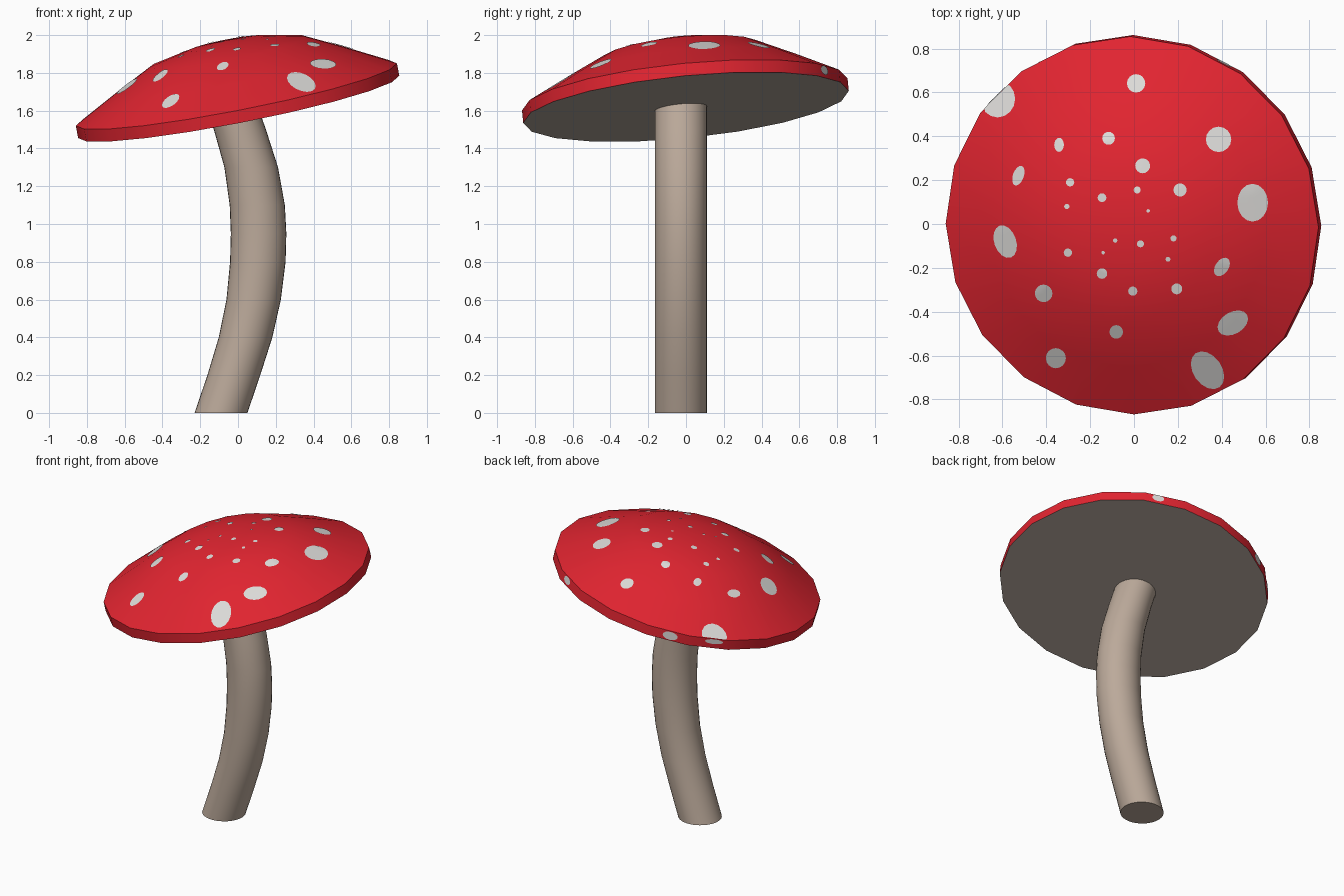
import bpy, bmesh, math
from mathutils import Vector, Matrix
from mathutils.bvhtree import BVHTree

if "Cube" in bpy.data.objects:
    bpy.data.objects.remove(bpy.data.objects["Cube"])


def material(name, rgb):
    m = bpy.data.materials.new(name)
    m.diffuse_color = (*rgb, 1)
    m.use_nodes = True
    m.node_tree.nodes["Principled BSDF"].inputs["Base Color"].default_value = m.diffuse_color
    return m


RED = material("cap red", (0.76, 0.018, 0.03))
WHITE = material("spot white", (0.72, 0.71, 0.69))
GILL = material("underside taupe", (0.45, 0.38, 0.33))
STEM = material("stem beige", (0.50, 0.40, 0.325))


def finish(bm, name, mats, angle=40):
    me = bpy.data.meshes.new(name)
    bm.to_mesh(me)
    bm.free()
    ob = bpy.data.objects.new(name, me)
    bpy.context.collection.objects.link(ob)
    for m in mats:
        me.materials.append(m)
    bpy.ops.object.select_all(action='DESELECT')
    ob.select_set(True)
    bpy.context.view_layer.objects.active = ob
    bpy.ops.object.shade_smooth_by_angle(angle=math.radians(angle))
    return ob


def loft(bm, rings):
    """Join successive vertex rings with quads."""
    n = len(rings[0])
    for a, b in zip(rings, rings[1:]):
        for i in range(n):
            j = (i + 1) % n
            bm.faces.new((a[i], a[j], b[j], b[i]))


# Cap: 20-sided dome on a tilted disc
SIDES = 20
up = Vector((-0.195, -0.1, 1)).normalized()
tilt = Vector((0, 0, 1)).rotation_difference(up).to_matrix().to_4x4()
place = Matrix.Translation((0.004, 0, 1.62)) @ tilt
profile = [(0.866, 0), (0.866, 0.067), (0.64, 0.187), (0.42, 0.298), (0.20, 0.345)]
bm = bmesh.new()
rings = []
for r, h in profile:
    rings.append([bm.verts.new(place @ Vector((r * math.cos(t), r * math.sin(t), h)))
                  for t in (math.tau * i / SIDES for i in range(SIDES))])
loft(bm, rings)
tip = bm.verts.new(place @ Vector((0, 0, 0.36)))
for i in range(SIDES):
    bm.faces.new((rings[-1][i], rings[-1][(i + 1) % SIDES], tip))
under = bm.faces.new(rings[0][::-1])
under.material_index = 1
bm.normal_update()
tree = BVHTree.FromBMesh(bm)
finish(bm, "cap", [RED, GILL])

# Spots: thin patches laid onto the cap surface
LIFT = 0.004


def drop(x, y):
    """Project a plan position down onto the cap, pulling it inward at the rim."""
    while True:
        hit, nor, _, _ = tree.ray_cast(Vector((x, y, 3)), Vector((0, 0, -1)))
        if hit:
            return hit + nor * LIFT
        x, y = x * 0.995, y * 0.995


def patch(bm, project, rx, ry, n=16, steps=3):
    """Elliptical disc whose points are placed by project(u, v)."""
    mid = bm.verts.new(project(0, 0))
    rs = [[bm.verts.new(project(rx * k / steps * math.cos(math.tau * i / n),
                                ry * k / steps * math.sin(math.tau * i / n)))
           for i in range(n)] for k in range(1, steps + 1)]
    for i in range(n):
        bm.faces.new((mid, rs[0][i], rs[0][(i + 1) % n]))
    loft(bm, [r[::-1] for r in rs])


round_spots = [
    (0.01, 0.64, 0.042), (0.385, 0.385, 0.058), (-0.115, 0.39, 0.029),
    (0.04, 0.265, 0.034), (0.21, 0.155, 0.03), (-0.29, 0.19, 0.019),
    (-0.145, 0.12, 0.02), (0.015, 0.155, 0.016), (-0.305, 0.08, 0.012),
    (0.065, 0.06, 0.008), (-0.3, -0.13, 0.019), (-0.14, -0.13, 0.008),
    (-0.085, -0.075, 0.01), (0.03, -0.09, 0.016), (0.18, -0.065, 0.014),
    (0.155, -0.16, 0.011), (-0.145, -0.225, 0.024), (-0.41, -0.315, 0.04),
    (-0.005, -0.305, 0.021), (0.195, -0.295, 0.025), (-0.08, -0.49, 0.031),
    (-0.355, -0.61, 0.046)]
oval_spots = [  # x, y, half width, half length, turn
    (-0.62, 0.57, 0.08, 0.085, 0), (0.54, 0.097, 0.07, 0.086, 0),
    (-0.34, 0.36, 0.022, 0.032, 0), (-0.525, 0.22, 0.025, 0.047, -20),
    (-0.585, -0.08, 0.05, 0.077, 20), (0.4, -0.195, 0.03, 0.047, -35),
    (0.45, -0.45, 0.075, 0.05, 30), (0.335, -0.665, 0.065, 0.095, 35)]
bm = bmesh.new()
for x, y, rx, ry, turn in [(x, y, r, r, 0) for x, y, r in round_spots] + oval_spots:
    c, s = math.cos(math.radians(turn)), math.sin(math.radians(turn))
    patch(bm, lambda u, v: drop(x + u * c - v * s, y + u * s + v * c), rx, ry)

# Spots on the rim's side: angle, height, half width, half height
for deg, h, w, t in [(137, 0.048, 0.06, 0.017), (118, 0.035, 0.05, 0.028),
                     (60, 0.04, 0.04, 0.025)]:
    def on_rim(u, v):
        a = math.radians(deg) + u / 0.866
        d = Vector((math.cos(a), math.sin(a), 0))
        start = place @ (d * 2 + Vector((0, 0, h + v)))
        hit, nor, _, _ = tree.ray_cast(start, -(tilt.to_3x3() @ d))
        return hit + nor * LIFT
    patch(bm, on_rim, w, t)
bmesh.ops.recalc_face_normals(bm, faces=bm.faces)
for f in bm.faces:  # face every patch outward from the cap
    f.normal_update()
    if f.normal.dot(f.calc_center_median() - Vector((0, 0, 1.5))) < 0:
        f.normal_flip()
finish(bm, "cap_spots", [WHITE], 60)

# Stem: bowed sideways, loft of level rings along a smooth path
path = [(0, -0.09, 0.14), (0.2, -0.022, 0.14), (0.4, 0.04, 0.142), (0.6, 0.083, 0.144),
        (0.8, 0.105, 0.147), (0.95, 0.109, 0.147), (1.1, 0.102, 0.146),
        (1.3, 0.07, 0.142), (1.5, 0.01, 0.138), (1.66, -0.045, 0.137)]
bm = bmesh.new()
N = 32
rings = [[bm.verts.new((x + rx * math.cos(math.tau * i / N),
                        -0.027 + 0.138 * math.sin(math.tau * i / N), z))
          for i in range(N)] for z, x, rx in path]
loft(bm, rings)
bm.faces.new(rings[0][::-1])
bm.faces.new(rings[-1])
finish(bm, "stem", [STEM])
